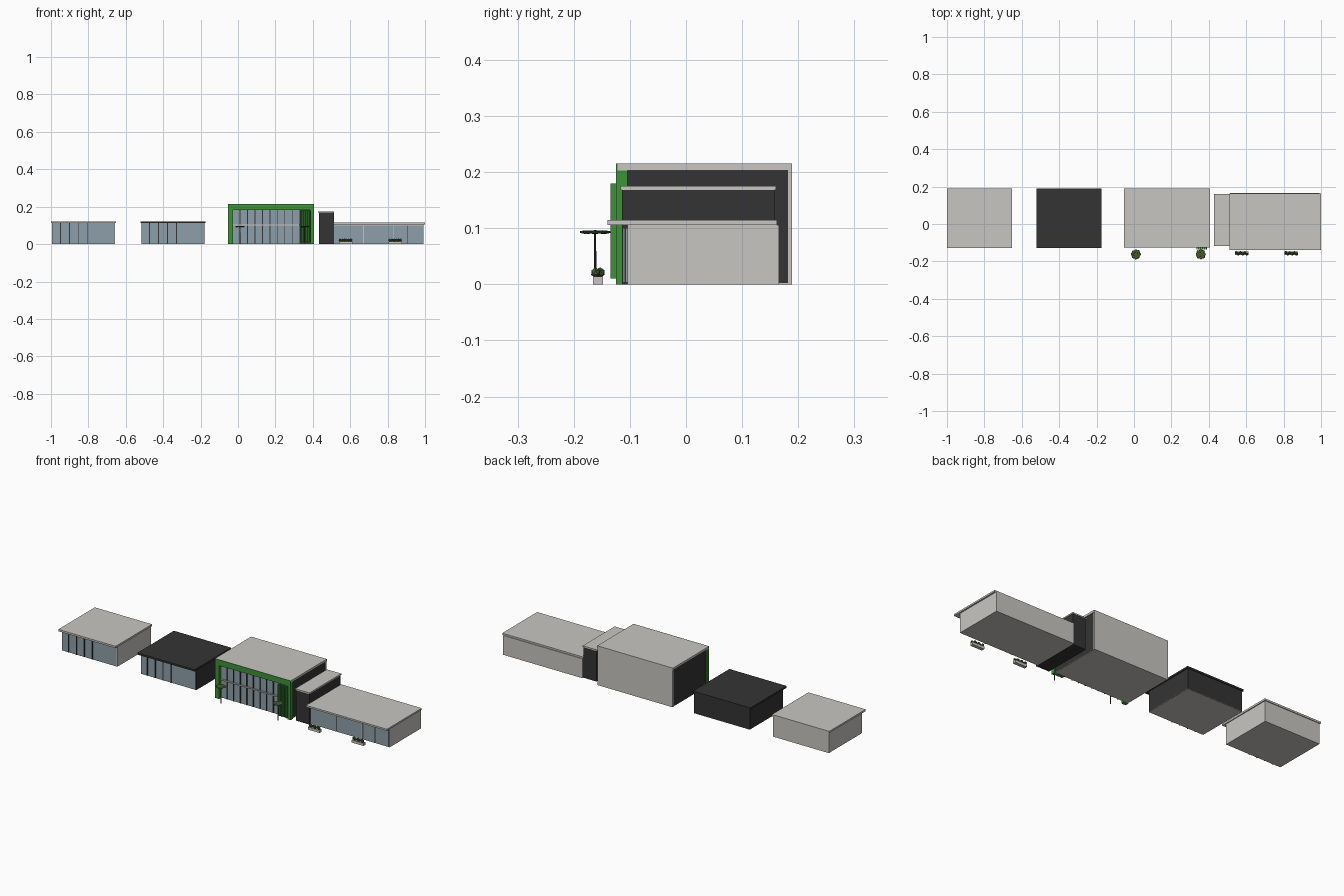
import bpy, bmesh, math, random
from mathutils import Matrix, Vector

random.seed(4)
old = bpy.data.objects.get("Cube")
if old:
    bpy.data.objects.remove(old, do_unlink=True)


def material(name, r, g, b):
    m = bpy.data.materials.new(name)
    m.use_nodes = True
    m.diffuse_color = (r, g, b, 1)
    m.node_tree.nodes["Principled BSDF"].inputs["Base Color"].default_value = (r, g, b, 1)
    return m


LIGHT = material("light_concrete", 0.58, 0.565, 0.535)
DARK = material("charcoal", 0.034, 0.034, 0.035)
GREEN = material("bright_green", 0.048, 0.29, 0.04)
GLASS = material("blue_grey_glass", 0.27, 0.35, 0.40)
LEAF = material("olive_leaf", 0.06, 0.10, 0.03)

FRONT = -0.104  # shared facade line


def finish(name, bm, mat):
    mesh = bpy.data.meshes.new(name)
    bm.to_mesh(mesh)
    bm.free()
    mesh.materials.append(mat)
    ob = bpy.data.objects.new(name, mesh)
    bpy.context.collection.objects.link(ob)
    return ob


def box(name, mat, x, y, z):
    """Box from three (low, high) spans."""
    bm = bmesh.new()
    spans = (x, y, z)
    size = Matrix.Diagonal([b - a for a, b in spans] + [1])
    mid = Matrix.Translation([(a + b) / 2 for a, b in spans])
    bmesh.ops.create_cube(bm, size=1, matrix=mid @ size)
    return finish(name, bm, mat)


def glazing(name, x, top, bars, bar_mat=DARK, bottom=0.003):
    """Glass plate on the facade with upright bars."""
    box(name + "_glass", GLASS, x, (FRONT - 0.004, FRONT + 0.002), (bottom, top))
    for i, bx in enumerate(bars):
        box(f"{name}_mullion_{i}", bar_mat, (bx - 0.0025, bx + 0.0025),
            (FRONT - 0.008, FRONT), (bottom, top))


def pavilion(name, x0, x1, mat, bars):
    """Single-storey block with a thin roof that overhangs the front."""
    inner = (x0 + 0.005, x1 - 0.005)
    box(name + "_walls", mat, inner, (FRONT, 0.185), (0.002, 0.112))
    box(name + "_floor", LIGHT, inner, (FRONT, 0.185), (0, 0.002))
    box(name + "_roof", mat, (x0, x1), (-0.127, 0.189), (0.112, 0.122))
    glazing(name, (x0 + 0.009, x1 - 0.009), 0.112, bars)


# Two small pavilions
pavilion("light_pavilion", -1.0, -0.653, LIGHT, [-0.95 + 0.048 * i for i in range(4)])
pavilion("dark_pavilion", -0.521, -0.174, DARK, [-0.473 + 0.048 * i for i in range(4)])

# Main hall
L, R = -0.053, 0.406
box("hall_walls", DARK, (L + 0.004, R - 0.004), (FRONT, 0.182), (0.002, 0.203))
box("hall_floor", LIGHT, (L + 0.004, R - 0.004), (FRONT, 0.182), (0, 0.002))
box("hall_back_wall", LIGHT, (L + 0.002, R - 0.002), (0.182, 0.189), (0, 0.203))
box("hall_roof", LIGHT, (L, R), (-0.122, 0.189), (0.203, 0.215))
frame_y = (-0.125, FRONT)
box("hall_frame_left", GREEN, (L, L + 0.026), frame_y, (0, 0.203))
box("hall_frame_right", GREEN, (R - 0.02, R), frame_y, (0, 0.203))
box("hall_frame_top", GREEN, (L + 0.026, R - 0.02), frame_y, (0.183, 0.203))
box("hall_fascia", GREEN, (L, R), (-0.125, -0.122), (0.203, 0.215))
glazing("hall", (L + 0.026, 0.33), 0.183, [0.01 + 0.04 * i for i in range(8)])
box("hall_transom", LIGHT, (L + 0.026, 0.33), (-0.114, FRONT), (0.099, 0.105))
for i in range(6):
    fx = 0.333 + 0.0105 * i
    box(f"hall_fin_{i}", GREEN, (fx, fx + 0.006), (-0.135, FRONT), (0.01, 0.18))

# Dark link block
box("link_walls", DARK, (0.432, 0.512), (-0.114, 0.158), (0, 0.168))
box("link_roof", LIGHT, (0.427, 0.514), (-0.117, 0.16), (0.168, 0.175))

# Long wing
box("wing_walls", LIGHT, (0.512, 0.992), (FRONT, 0.166), (0, 0.106))
box("wing_roof", LIGHT, (0.51, 1.0), (-0.14, 0.162), (0.106, 0.115))
glazing("wing", (0.514, 0.988), 0.1, [0.67, 0.83], LIGHT)
box("wing_door_bar", DARK, (0.905, 0.909), (-0.11, FRONT), (0.003, 0.1))


def blob(bm, centre, scale, detail=1):
    """Faceted leaf clump with a slightly uneven skin."""
    made = bmesh.ops.create_icosphere(bm, subdivisions=detail, radius=1)["verts"]
    for v in made:
        v.co *= random.uniform(0.88, 1.0)
        v.co = Vector(centre) + Vector([c * s for c, s in zip(v.co, scale)])


# Flat-crowned trees
for side, tx in (("right", 0.01), ("left", 0.357)):
    bm = bmesh.new()
    bmesh.ops.create_cone(bm, cap_ends=True, segments=8, radius1=0.0025, radius2=0.0018,
                          depth=0.092, matrix=Matrix.Translation((tx, -0.162, 0.046)))
    finish(f"tree_trunk_{side}", bm, DARK)
    bm = bmesh.new()
    blob(bm, (tx, -0.162, 0.093), (0.016, 0.016, 0.004))
    for k in range(8):
        a = k * math.tau / 8
        blob(bm, (tx + 0.018 * math.cos(a), -0.162 + 0.018 * math.sin(a), 0.093),
             (0.011, 0.011, 0.0035))
    finish(f"tree_crown_{side}", bm, LEAF)

# Planters with shrubs
for side, px in (("right", 0.575), ("left", 0.84)):
    box(f"planter_{side}", LIGHT, (px - 0.036, px + 0.036), (-0.166, -0.148), (0, 0.014))
    bm = bmesh.new()
    for k in range(6):
        blob(bm, (px - 0.029 + 0.0116 * k, -0.157 + 0.004 * (-1) ** k, 0.021),
             (0.009, 0.0095, 0.0095))
    finish(f"planter_shrubs_{side}", bm, LEAF)
